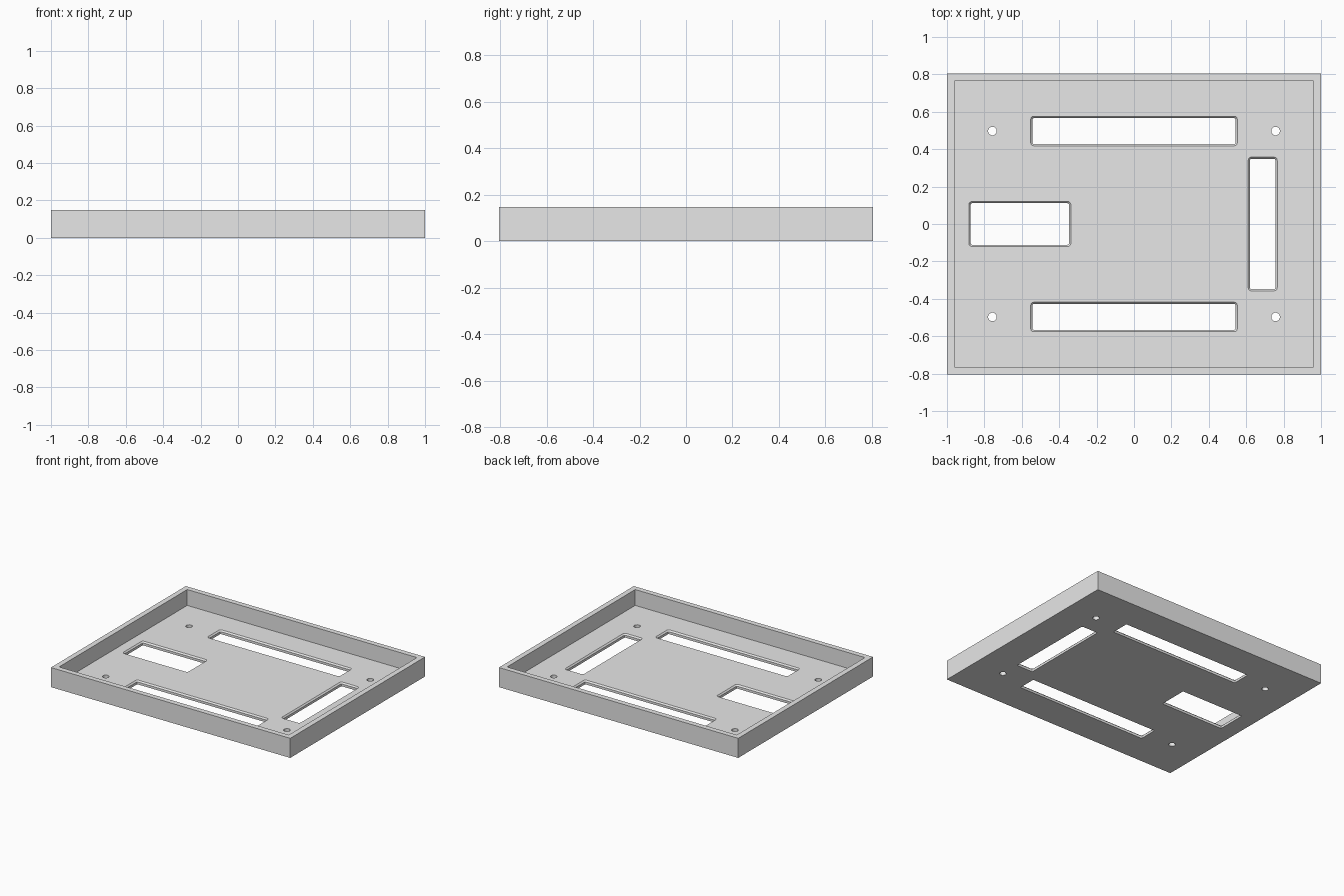
import bpy, bmesh, math

cube = bpy.data.objects.get("Cube")
if cube:
    bpy.data.objects.remove(cube)

WIDTH, DEPTH, HEIGHT = 2.0, 1.61, 0.148
WALL, FLOOR, CHAMFER = 0.04, 0.028, 0.01

grey = bpy.data.materials.new("plain grey")
grey.use_nodes = True
colour = (0.8, 0.8, 0.8, 1)
grey.diffuse_color = colour
grey.node_tree.nodes["Principled BSDF"].inputs["Base Color"].default_value = colour


def make_object(name, bm):
    bmesh.ops.recalc_face_normals(bm, faces=bm.faces)
    mesh = bpy.data.meshes.new(name)
    bm.to_mesh(mesh)
    bm.free()
    mesh.materials.append(grey)
    obj = bpy.data.objects.new(name, mesh)
    bpy.context.collection.objects.link(obj)
    return obj


def outline(cx, cy, hx, hy, radius, steps):
    """Rounded rectangle, or a circle when the half sizes equal the radius."""
    points = []
    for corner in range(4):
        sx = 1 if corner in (0, 3) else -1
        sy = 1 if corner < 2 else -1
        for i in range(steps):
            a = math.pi / 2 * (corner + i / (steps - 1))
            points.append((cx + sx * (hx - radius) + radius * math.cos(a),
                           cy + sy * (hy - radius) + radius * math.sin(a)))
    return points


def add_cutter(bm, cx, cy, hx, hy, radius, steps, levels):
    """Stack outlines at (height, growth) levels into a closed solid."""
    rings = []
    for z, grow in levels:
        pts = outline(cx, cy, hx + grow, hy + grow, radius + grow, steps)
        rings.append([bm.verts.new((x, y, z)) for x, y in pts])
    n = len(rings[0])
    for low, high in zip(rings, rings[1:]):
        for i in range(n):
            j = (i + 1) % n
            bm.faces.new((low[i], low[j], high[j], high[i]))
    bm.faces.new(rings[0])
    bm.faces.new(rings[-1])
    bmesh.ops.remove_doubles(bm, verts=bm.verts, dist=1e-5)


# Open tray: a box with its top inset and pushed down to the floor
bm = bmesh.new()
bmesh.ops.create_cube(bm, size=1)
for v in bm.verts:
    v.co.x *= WIDTH
    v.co.y *= DEPTH
    v.co.z = (v.co.z + 0.5) * HEIGHT
top = max(bm.faces, key=lambda f: f.calc_center_median().z)
bmesh.ops.inset_region(bm, faces=[top], thickness=WALL, use_even_offset=True)
pocket = bmesh.ops.extrude_face_region(bm, geom=[top])["geom"]
for v in [g for g in pocket if isinstance(g, bmesh.types.BMVert)]:
    v.co.z = FLOOR
if top.is_valid:
    bmesh.ops.delete(bm, geom=[top], context="FACES_ONLY")
tray = make_object("tray", bm)

# Chamfered slots and straight screw holes
bm = bmesh.new()
slot_levels = [(-0.05, 0), (FLOOR - CHAMFER, 0), (FLOOR + CHAMFER, 2 * CHAMFER)]
slots = [(0, 0.497, 0.543, 0.069), (0, -0.497, 0.543, 0.069),
         (0.688, 0, 0.068, 0.348), (-0.61, 0, 0.263, 0.111)]
for slot in slots:
    add_cutter(bm, *slot, 0.008, 4, slot_levels)
for sx in (-1, 1):
    for sy in (-1, 1):
        add_cutter(bm, sx * 0.757, sy * 0.497, 0.023, 0.023, 0.023, 9,
                   [(-0.05, 0), (FLOOR + 0.05, 0)])
cutter = make_object("opening_cutter", bm)
cutter.hide_render = True

# Cut the openings, keep the result and drop the cutter
cut = tray.modifiers.new("openings", "BOOLEAN")
cut.operation = "DIFFERENCE"
cut.solver = "EXACT"
cut.object = cutter
graph = bpy.context.evaluated_depsgraph_get()
result = bpy.data.meshes.new_from_object(tray.evaluated_get(graph))
tray.modifiers.clear()
tray.data = result
bpy.data.objects.remove(cutter)

# Smooth the hole walls, keep every edge crisp
bpy.ops.object.select_all(action="DESELECT")
tray.select_set(True)
bpy.context.view_layer.objects.active = tray
bpy.ops.object.shade_smooth_by_angle(angle=math.radians(30))
